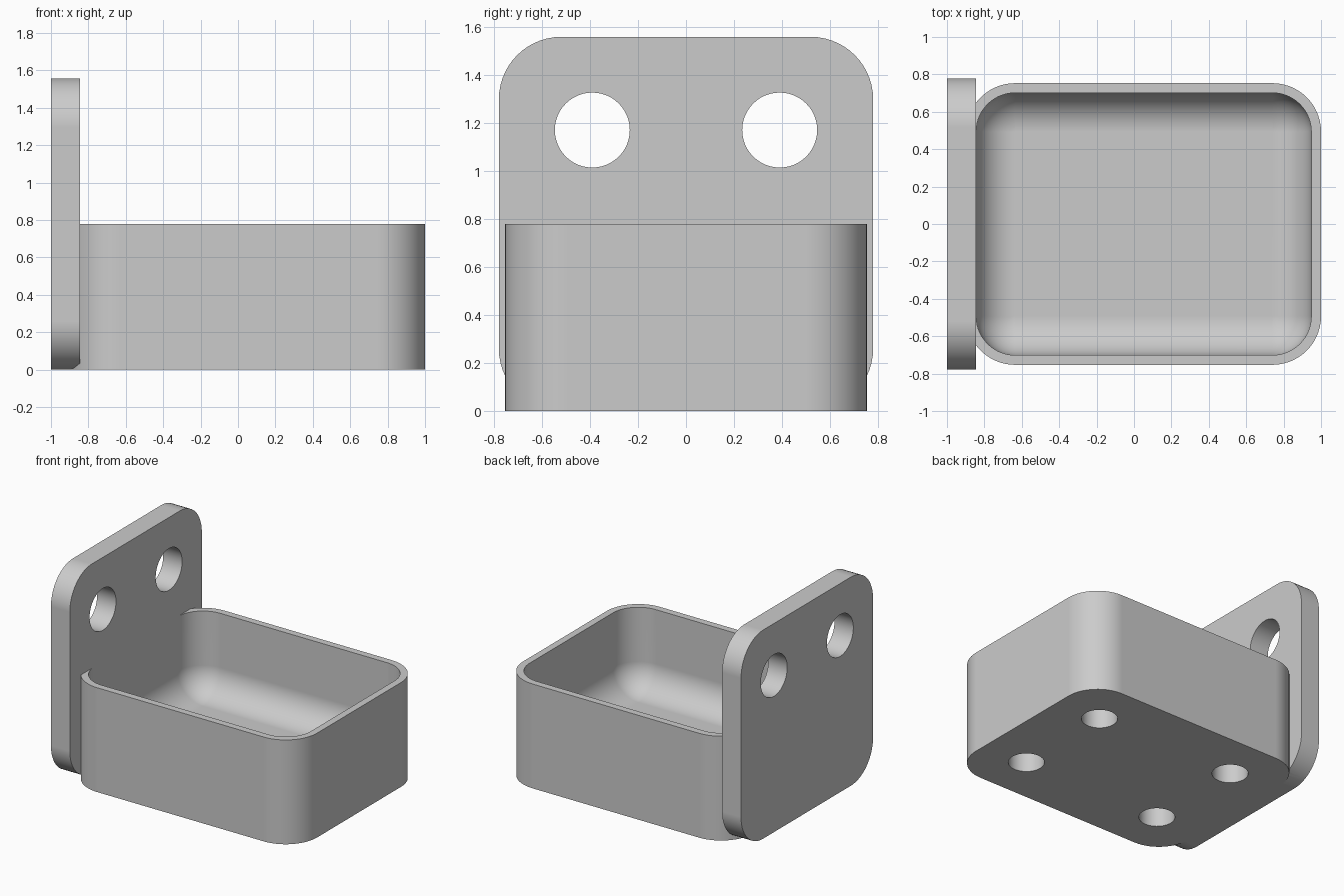
import bpy, bmesh
from math import sin, cos, pi, radians
from mathutils import Matrix, Vector

if "Cube" in bpy.data.objects:
    bpy.data.objects.remove(bpy.data.objects["Cube"])

grey = bpy.data.materials.new("light_grey")
grey.use_nodes = True
grey.diffuse_color = (0.6, 0.6, 0.6, 1)
grey.node_tree.nodes["Principled BSDF"].inputs["Base Color"].default_value = (0.6, 0.6, 0.6, 1)

SEG = 14


def rounded_rect(u0, u1, v0, v1, r):
    """Outline of a rounded rectangle, counter-clockwise."""
    corners = [(u1 - r, v1 - r), (u0 + r, v1 - r), (u0 + r, v0 + r), (u1 - r, v0 + r)]
    return [(cu + r * cos((q + i / SEG) * pi / 2), cv + r * sin((q + i / SEG) * pi / 2))
            for q, (cu, cv) in enumerate(corners) for i in range(SEG + 1)]


def to_object(name, bm):
    mesh = bpy.data.meshes.new(name)
    bm.to_mesh(mesh)
    bm.free()
    mesh.materials.append(grey)
    obj = bpy.data.objects.new(name, mesh)
    bpy.context.collection.objects.link(obj)
    return obj


def loft(name, rings):
    """Skin a list of 3D rings and cap both ends."""
    bm = bmesh.new()
    loops = [[bm.verts.new(p) for p in ring] for ring in rings]
    n = len(loops[0])
    for a, b in zip(loops, loops[1:]):
        for i in range(n):
            j = (i + 1) % n
            bm.faces.new((a[i], a[j], b[j], b[i]))
    bm.faces.new(loops[0][::-1])
    bm.faces.new(loops[-1])
    bmesh.ops.remove_doubles(bm, verts=bm.verts, dist=1e-5)
    bmesh.ops.recalc_face_normals(bm, faces=bm.faces)
    return to_object(name, bm)


def combine(obj, other, operation):
    """Apply a boolean and discard the second object."""
    mod = obj.modifiers.new("combine", "BOOLEAN")
    mod.operation, mod.solver, mod.object = operation, "EXACT", other
    bpy.context.view_layer.objects.active = obj
    bpy.ops.object.modifier_apply(modifier=mod.name)
    bpy.data.objects.remove(other)


def drill(obj, centres, radius, depth, axis):
    """Cut round holes of the given full depth, centred on each point."""
    bm = bmesh.new()
    turn = Vector((0, 0, 1)).rotation_difference(Vector(axis)).to_matrix().to_4x4()
    for c in centres:
        bmesh.ops.create_cone(bm, cap_ends=True, segments=48, radius1=radius, radius2=radius,
                              depth=depth, matrix=Matrix.Translation(c) @ turn)
    combine(obj, to_object("hole_cutter", bm), "DIFFERENCE")


# Upright mounting plate with two through holes
HALF, FACE = 0.779, -0.844
outline = rounded_rect(-HALF, HALF, 0, 2 * HALF, 0.26)
plate = loft("mounting_plate", [[(x, y, z) for y, z in outline] for x in (-1, FACE)])
drill(plate, [(-0.925, s * 0.39, 1.17) for s in (-1, 1)], 0.156, 0.4, (1, 0, 0))

# Tray: outer wall, rim, inner wall, then a rounded sweep into the floor
WALL, HALF_Y, FLOOR, FILLET = 0.052, 0.753, 0.166, 0.208
outer = rounded_rect(FACE - WALL, 1, -HALF_Y, HALF_Y, FILLET + WALL)


def inner_ring(inset, z):
    y_in = HALF_Y - WALL - inset
    pts = rounded_rect(FACE + inset, 1 - WALL - inset, -y_in, y_in, FILLET - inset)
    return [(x, y, z) for x, y in pts]


rings = [[(x, y, z) for x, y in outer] for z in (0, HALF)]
rings.append(inner_ring(0, HALF))
for i in range(SEG + 1):
    t = i / SEG * pi / 2
    rings.append(inner_ring(FILLET * (1 - cos(t)), FLOOR + FILLET * (1 - sin(t))))
tray = loft("tray_with_mounting_plate", rings)

# Four blind sockets in the underside, then fuse tray and plate into one body
sockets = [(0.052 + sx * 0.584, sy * 0.39, 0) for sx in (-1, 1) for sy in (-1, 1)]
drill(tray, sockets, 0.124, 0.312, (0, 0, 1))
combine(tray, plate, "UNION")

# Smooth curved surfaces, crisp edges
bpy.ops.object.select_all(action="DESELECT")
tray.select_set(True)
bpy.context.view_layer.objects.active = tray
bpy.ops.object.shade_smooth_by_angle(angle=radians(35))
tray.modifiers.new("normals", "WEIGHTED_NORMAL").keep_sharp = True
